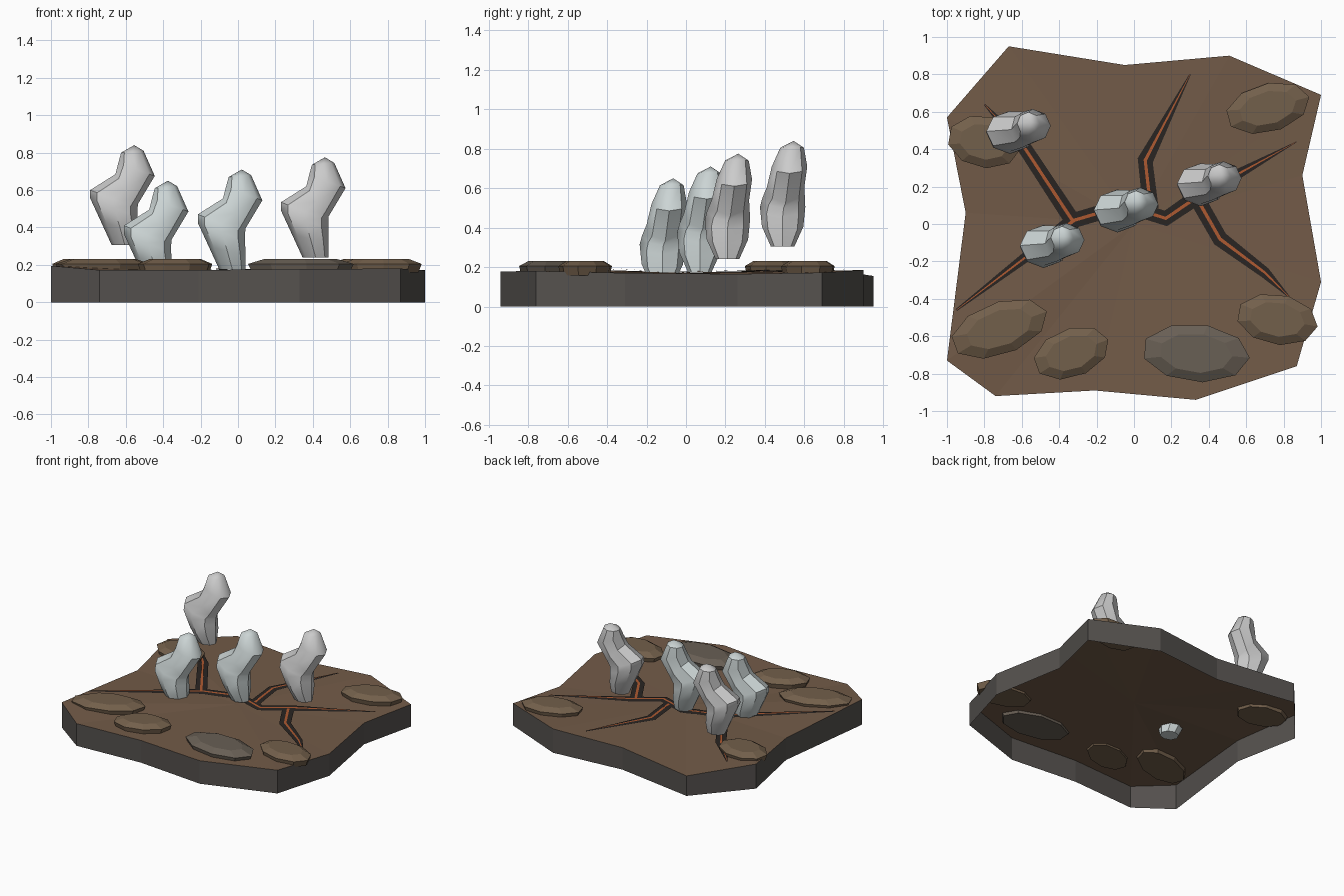
import bpy, math
from mathutils import Vector
from mathutils.bvhtree import BVHTree

if "Cube" in bpy.data.objects:
    bpy.data.objects.remove(bpy.data.objects["Cube"])


def material(name, rgb):
    m = bpy.data.materials.new(name)
    m.diffuse_color = (*rgb, 1)
    m.use_nodes = True
    m.node_tree.nodes["Principled BSDF"].inputs["Base Color"].default_value = m.diffuse_color
    return m


def make(name, verts, faces, mat):
    me = bpy.data.meshes.new(name)
    me.from_pydata(verts, [], faces)
    me.materials.append(mat)
    ob = bpy.data.objects.new(name, me)
    bpy.context.collection.objects.link(ob)
    return ob


def bridge(rings, n):
    # quads between consecutive rings of n vertices
    return [(r * n + i, r * n + (i + 1) % n, (r + 1) * n + (i + 1) % n, (r + 1) * n + i)
            for r in range(rings - 1) for i in range(n)]


earth = material("earth", (0.17, 0.105, 0.065))
cliff = material("cliff", (0.09, 0.082, 0.076))
char = material("char", (0.022, 0.018, 0.016))
ember = material("ember", (0.42, 0.10, 0.03))
tan = material("tan_rock", (0.17, 0.115, 0.07))
grey = material("grey_rock", (0.14, 0.115, 0.09))
steam_a = material("steam_warm", (0.68, 0.68, 0.68))
steam_b = material("steam_cool", (0.60, 0.66, 0.66))

# Ground slab: irregular rim, open underneath
rim = [(-1, .57, .19), (-.9, .06, .17), (-1, -.73, .195), (-.74, -.92, .172),
       (-.21, -.89, .172), (.33, -.94, .178), (.87, -.76, .18), (1, -.31, .17),
       (.9, .26, .165), (1, .69, .172), (.51, .90, .185), (-.05, .85, .17), (-.67, .95, .155)]
n = len(rim)
top_verts = rim + [(0, 0, .168)]
top_faces = [(i, (i + 1) % n, n) for i in range(n)]
make("ground_top", top_verts, top_faces, earth)
make("ground_sides", [(x, y, 0) for x, y, z in rim] + rim, bridge(2, n), cliff)
tree = BVHTree.FromPolygons([Vector(v) for v in top_verts], top_faces)


def ground(p, lift):
    hit = tree.ray_cast(Vector((p.x, p.y, 1)), Vector((0, 0, -1)))[0]
    return (p.x, p.y, (hit.z if hit else .18) + lift)


# Cracks: tapered strips draped on the ground, with a glowing core
def crack(name, pts, half, mat, lift):
    P = [Vector(p[:2]) for p in pts]
    verts = []
    sides = []
    for i, p in enumerate(P):
        d = (P[min(i + 1, len(P) - 1)] - P[max(i - 1, 0)]).normalized()
        off = Vector((-d.y, d.x)) * half * pts[i][2]
        sides.append((p + off, p - off))
    for a, b in zip(sides, sides[1:]):
        for k in range(5):
            t = k / 5
            verts += [ground(a[s].lerp(b[s], t), lift) for s in (0, 1)]
    verts += [ground(q, lift) for q in sides[-1]]
    make(name, verts, [(i, i + 1, i + 3, i + 2) for i in range(0, len(verts) - 2, 2)], mat)


paths = {
    "main": [(-.95, -.46, .15), (-.32, .02, 1), (-.05, .10, 1), (.17, .03, 1),
             (.36, .16, 1), (.87, .44, .05)],
    "west": [(-.33, .02, 1), (-.58, .40, .9), (-.8, .64, .1)],
    "north": [(.09, .08, 1), (.06, .34, 1), (.30, .80, .1)],
    "south": [(.34, .13, 1), (.46, -.08, 1), (.70, -.26, .7), (.83, -.39, .1)],
}
for key, pts in paths.items():
    crack("crack_" + key, pts, .042, char, .006)
    crack("ember_" + key, pts, .009, ember, .010)

# Flat rocks: x, y, half length, half width, turn, material
rocks = [(-.80, .44, .20, .14, -10, tan), (.715, .62, .23, .13, 15, tan),
         (-.72, -.56, .27, .14, 20, tan), (-.335, -.69, .21, .13, 20, tan),
         (.33, -.69, .29, .155, -5, grey), (.765, -.51, .22, .135, -10, tan)]
for k, (cx, cy, a, b, turn, mat) in enumerate(rocks):
    s = 9
    t = math.radians(turn)
    verts = []
    for scale, z in ((.92, .158), (1, .205), (.68, .232)):
        for i in range(s):
            q = 2 * math.pi * i / s
            x, y = scale * a * math.cos(q), scale * b * math.sin(q)
            verts.append((cx + x * math.cos(t) - y * math.sin(t),
                          cy + x * math.sin(t) + y * math.cos(t), z))
    faces = bridge(3, s) + [tuple(range(s))[::-1], tuple(range(2 * s, 3 * s))]
    make(f"flat_rock_{k + 1}", verts, faces, mat)

# Steam puffs: rings given by left/right ends (x, z), y centre and half depth
rings = [(-.07, 0, .07, 0, 0, .06), (-.125, .12, .07, .08, 0, .105),
         (-.185, .25, .068, .15, 0, .115), (-.185, .295, .068, .195, .005, .108),
         (-.05, .38, .07, .22, .015, .095), (-.035, .44, .16, .37, .035, .09),
         (-.02, .495, .10, .505, .048, .06)]
s = 8
puff = []
for xl, zl, xr, zr, yc, hy in rings:
    for i in range(s):
        q = 2 * math.pi * i / s
        f = (1 + math.cos(q)) / 2
        puff.append((xl + (xr - xl) * f, yc + hy * math.sin(q), zl + (zr - zl) * f))
last = len(puff)
puff.append((.05, .055, .535))
faces = bridge(len(rings), s) + [tuple(range(s))[::-1]]
faces += [(last - s + i, last - s + (i + 1) % s, last) for i in range(s)]
for k, (x, y, z, mat) in enumerate([(-.605, .49, .305, steam_a), (-.425, -.12, .115, steam_b),
                                    (-.03, .07, .175, steam_b), (.415, .21, .24, steam_a)]):
    ob = make(f"steam_puff_{k + 1}", puff, faces, mat)
    ob.location = (x, y, z)
    bpy.ops.object.select_all(action='DESELECT')
    ob.select_set(True)
    bpy.context.view_layer.objects.active = ob
    bpy.ops.object.shade_smooth_by_angle(angle=math.radians(40))
